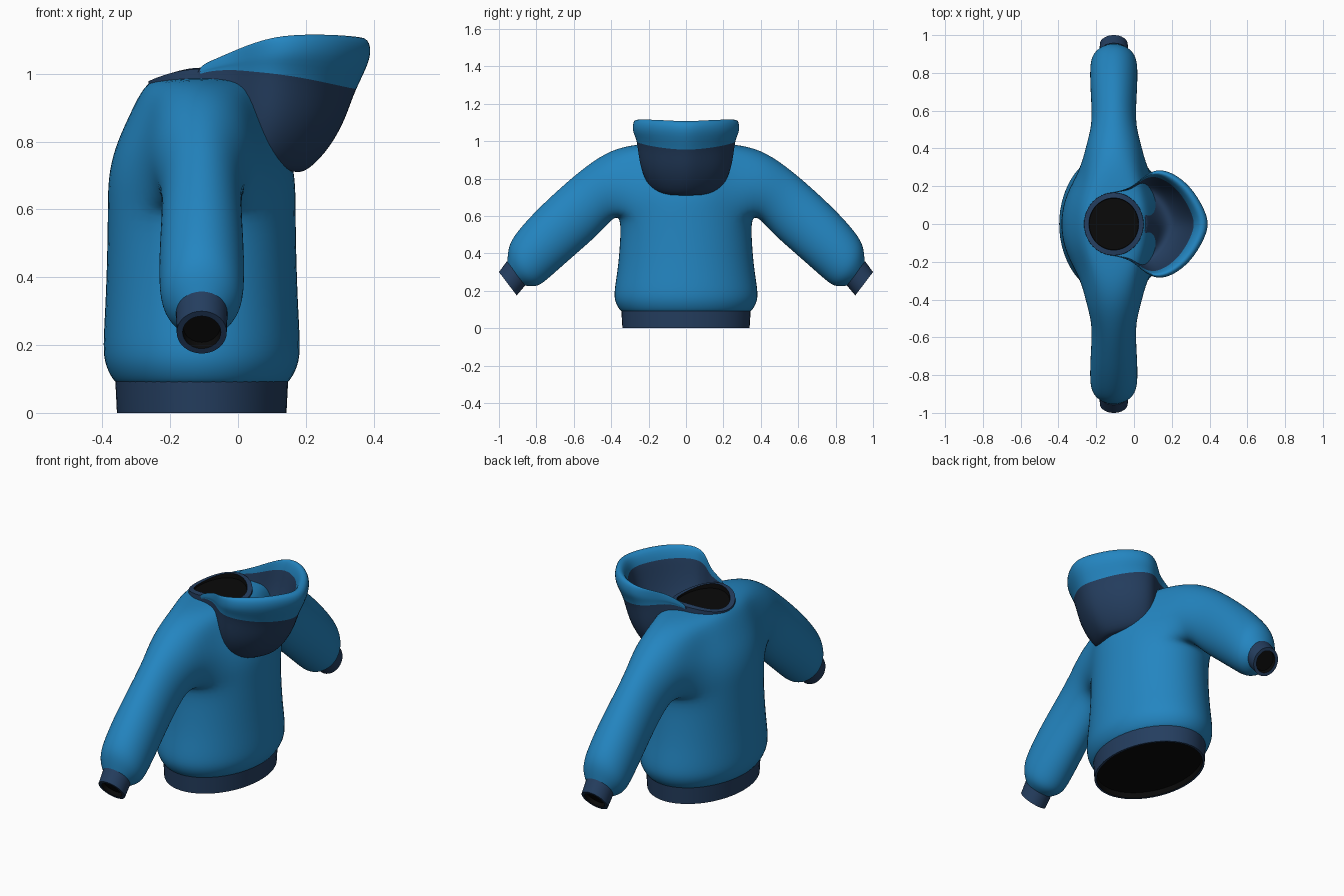
import bpy, bmesh
from math import sin, cos, pi, radians
from mathutils import Vector

if "Cube" in bpy.data.objects:
    bpy.data.objects.remove(bpy.data.objects["Cube"])

CX = -0.107  # centre line of torso and sleeves


def material(name, rgb):
    m = bpy.data.materials.new(name)
    m.diffuse_color = (*rgb, 1)
    m.use_nodes = True
    m.node_tree.nodes["Principled BSDF"].inputs["Base Color"].default_value = m.diffuse_color
    return m


MATS = [material("blue_fabric", (0.017, 0.235, 0.53)),
        material("navy_fabric", (0.018, 0.048, 0.115)),
        material("black_lining", (0.003, 0.003, 0.003))]
BLUE, NAVY, BLACK = 0, 1, 2


def ring(c, u, v, n, lift=0.0):
    """Ellipse around c with half axes u and v; lift raises its two v ends."""
    pts = []
    for k in range(n):
        t = 2 * pi * k / n
        pts.append(Vector(c) + Vector(u) * cos(t) + Vector(v) * sin(t)
                   + Vector((0, 0, lift * sin(t) ** 2)))
    return pts


def finish(name, bm, subdiv=0):
    bmesh.ops.recalc_face_normals(bm, faces=bm.faces)
    me = bpy.data.meshes.new(name)
    bm.to_mesh(me)
    bm.free()
    for m in MATS:
        me.materials.append(m)
    ob = bpy.data.objects.new(name, me)
    bpy.context.collection.objects.link(ob)
    for p in me.polygons:
        p.use_smooth = True
    if subdiv:
        mod = ob.modifiers.new("smooth", 'SUBSURF')
        mod.levels = mod.render_levels = subdiv
    else:
        bpy.ops.object.select_all(action='DESELECT')
        bpy.context.view_layer.objects.active = ob
        ob.select_set(True)
        bpy.ops.object.shade_smooth_by_angle(angle=radians(40))
    return ob


def loft(name, rings, mat, cap_mats, subdiv=0):
    """Closed solid through rings; mat(i, j) colours strip i, segment j."""
    bm = bmesh.new()
    vs = [[bm.verts.new(p) for p in r] for r in rings]
    n = len(vs[0])
    for i in range(len(vs) - 1):
        for j in range(n):
            f = bm.faces.new((vs[i][j], vs[i][(j + 1) % n],
                              vs[i + 1][(j + 1) % n], vs[i + 1][j]))
            f.material_index = mat(i, j)
    for r, m in zip((vs[0], vs[-1]), cap_mats):
        bm.faces.new(r).material_index = m
    return finish(name, bm, subdiv)


# Torso and sleeves: one cage, sleeves grow out of openings in the sides
N, G = 16, 1.024  # G makes up for subdivision shrinkage
ROWS = [  # z, half depth, half width, side lift
    (0.085, 0.245, 0.335, 0), (0.095, 0.262, 0.355, 0), (0.15, 0.29, 0.386, 0),
    (0.22, 0.29, 0.381, 0), (0.32, 0.284, 0.364, 0), (0.46, 0.279, 0.352, 0),
    (0.60, 0.277, 0.348, 0), (0.69, 0.277, 0.347, 0), (0.78, 0.258, 0.343, 0),
    (0.87, 0.217, 0.33, 0), (0.95, 0.178, 0.30, 0.032), (0.975, 0.151, 0.162, 0.012)]
LOW, TOP = 6, 10  # rows bounding the sleeve openings
SLEEVE = [  # upper point (y, z), lower point (y, z), half depth
    (0.43, 0.94, 0.392, 0.59, 0.148), (0.565, 0.842, 0.455, 0.515, 0.118),
    (0.68, 0.742, 0.545, 0.435, 0.117), (0.80, 0.63, 0.64, 0.352, 0.124),
    (0.90, 0.52, 0.73, 0.272, 0.126), (0.942, 0.455, 0.785, 0.226, 0.121),
    (0.953, 0.40, 0.83, 0.222, 0.102), (0.955, 0.348, 0.875, 0.231, 0.07)]

bm = bmesh.new()
vs = [[bm.verts.new(p) for p in ring((CX, 0, z), (a * G, 0, 0), (0, b * G, 0), N, lift)]
      for z, a, b, lift in ROWS]
for i in range(len(vs) - 1):
    for k in range(N):
        if LOW <= i < TOP and (2 <= k < 6 or 10 <= k < 14):
            continue
        bm.faces.new((vs[i][k], vs[i][(k + 1) % N], vs[i + 1][(k + 1) % N], vs[i + 1][k]))
for s in (1, -1):
    path = ([(TOP, k) for k in range(2, 6)] + [(r, 6) for r in range(TOP, LOW, -1)]
            + [(LOW, k) for k in range(6, 2, -1)] + [(r, 2) for r in range(LOW, TOP)])
    prev = [vs[r][(s * k) % N] for r, k in path]
    for yt, zt, yb, zb, rx in SLEEVE:
        mid = Vector((CX, s * (yt + yb) / 2, (zt + zb) / 2))
        half = Vector((0, s * (yt - yb) / 2, (zt - zb) / 2)) * G
        cur = []
        for j in range(N):
            t = pi / 4 + 2 * pi * j / N
            cur.append(bm.verts.new(mid + half * sin(t) + Vector((rx * G * cos(t), 0, 0))))
        for j in range(N):
            k = (j + 1) % N
            bm.faces.new((prev[j], prev[k], cur[k], cur[j]))
        prev = cur
bmesh.ops.delete(bm, geom=[v for v in bm.verts if not v.link_faces], context='VERTS')
finish("torso_and_sleeves", bm, 2)


def band_mat(i, j):
    return BLACK if i == 2 else NAVY


# Waist band with dark opening
loft("waist_band",
     [ring((CX, 0, z), (a, 0, 0), (0, b, 0), 48) for z, a, b in
      ((0.098, 0.255, 0.346), (0, 0.25, 0.34), (0, 0.238, 0.328), (0.03, 0.235, 0.325))],
     band_mat, (NAVY, BLACK))

# Neck band with dark opening
loft("neck_band",
     [ring((CX, 0, z), (a, 0, 0), (0, b, 0), 48, lift) for z, a, b, lift in
      ((0.94, 0.16, 0.168, 0), (0.978, 0.157, 0.166, 0.036),
       (0.982, 0.132, 0.138, 0.036), (0.972, 0.13, 0.136, 0.02))],
     band_mat, (NAVY, BLACK))

# Cuffs
for s, side in ((1, "left"), (-1, "right")):
    a, b = Vector((CX, s * 0.9085, 0.2935)), Vector((CX, s * 0.9525, 0.2375))
    loft("cuff_" + side,
         [ring(a.lerp(b, t), (r * 0.94, 0, 0), (0, s * r * 0.605, r * 0.796), 32)
          for t, r in ((0, 0.081), (1, 0.0785), (1, 0.06), (0.7, 0.058))],
         band_mat, (NAVY, BLACK))

# Hood: a hollow bag hanging behind the neck, tapering to the neck sides
PROFILE = [  # outward share, height from neck line (None = colour border)
    (0.0, 0.0), (0.10, -0.06), (0.25, -0.15), (0.42, -0.19), (0.60, -0.12),
    (0.73, 0.0), (0.78, 0.07), (0.87, 0.13), (1.0, 0.125), (1.03, 0.065),
    (0.87, None), (0.80, -0.11), (0.66, -0.2), (0.45, -0.275), (0.31, -0.28),
    (0.18, -0.22), (0.03, -0.1)]
STATIONS = [  # angle from back, outward size, rise, drop, border height
    (0, 1.0, 0.96, 1.0, -0.035), (10, 0.94, 1.0, 1.0, -0.03), (26, 0.85, 1.04, 0.98, -0.01),
    (41, 0.735, 1.05, 0.92, 0.015), (52, 0.61, 1.0, 0.83, 0.03), (58, 0.40, 0.85, 0.62, 0.035),
    (63, 0.18, 0.68, 0.4, 0.04), (76, 0.06, 0.48, 0.16, 0.035), (96, 0.01, 0.28, 0.05, 0.02)]


def hood_section(ang, w, up, down, border):
    pts = []
    for p, h in PROFILE:
        dz = border if h is None else h * (up if h > 0 else down)
        r = 0.163 + 0.34 * w * p
        pts.append(Vector((CX + r * cos(radians(ang)), r * sin(radians(ang)), 0.985 + dz)))
    return pts


both = [(-a, *rest) for a, *rest in STATIONS[:0:-1]] + STATIONS
loft("hood", [hood_section(*st) for st in both],
     lambda i, j: BLUE if 6 <= j < 10 else NAVY, (NAVY, NAVY), 2)
